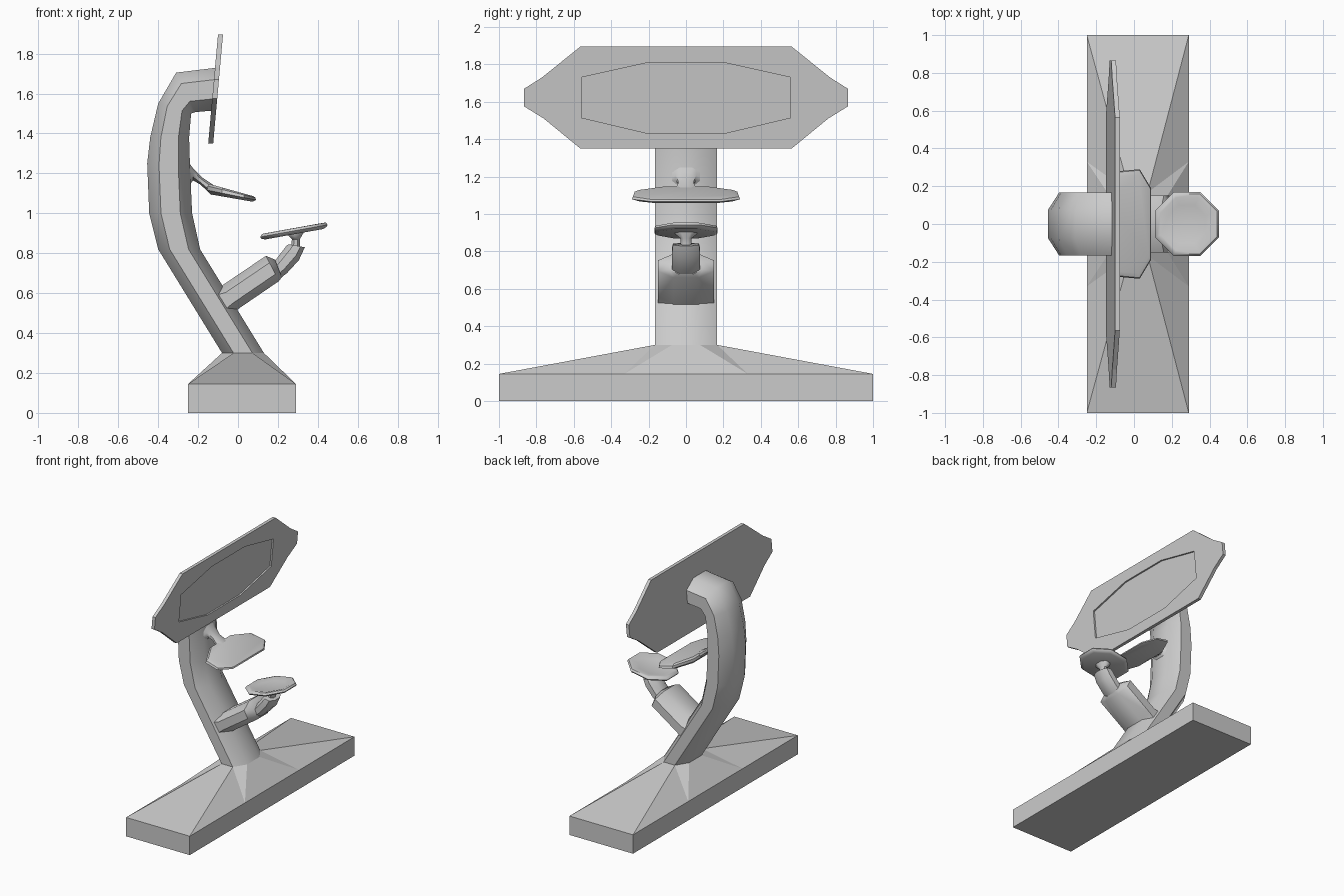
import bpy, bmesh, math

cube = bpy.data.objects.get("Cube")
if cube:
    bpy.data.objects.remove(cube)

# Single plain grey finish
grey = bpy.data.materials.new("plain_grey")
grey.use_nodes = True
colour = (0.6, 0.6, 0.6, 1)
grey.diffuse_color = colour
grey.node_tree.nodes["Principled BSDF"].inputs["Base Color"].default_value = colour


def loft(name, loops, angle=None):
    """Skin a list of equal-length point loops and cap both ends."""
    bm = bmesh.new()
    rows = [[bm.verts.new(p) for p in loop] for loop in loops]
    n = len(rows[0])
    sides = [bm.faces.new((a[i], a[(i + 1) % n], b[(i + 1) % n], b[i]))
             for a, b in zip(rows, rows[1:]) for i in range(n)]
    bm.faces.new(rows[0])
    bm.faces.new(rows[-1])
    bmesh.ops.recalc_face_normals(bm, faces=bm.faces)
    bmesh.ops.triangulate(bm, faces=sides, quad_method='SHORT_EDGE')
    mesh = bpy.data.meshes.new(name)
    bm.to_mesh(mesh)
    bm.free()
    mesh.materials.append(grey)
    obj = bpy.data.objects.new(name, mesh)
    bpy.context.collection.objects.link(obj)
    if angle:
        bpy.ops.object.select_all(action='DESELECT')
        obj.select_set(True)
        bpy.context.view_layer.objects.active = obj
        bpy.ops.object.shade_smooth_by_angle(angle=math.radians(angle))
    return obj


def octagon(k=0.42):
    """Unit octagon with two vertices on each flat side."""
    quarter = [(1, k), (k, 1)]
    half = quarter + [(-u, v) for u, v in reversed(quarter)]
    return half + [(-u, -v) for u, v in half]


def section(ax, az, bx, bz, w, k=0.45):
    """Octagonal ring spanning two side-profile points, w wide each way."""
    return [((ax + bx) / 2 + u * (bx - ax) / 2, v * w,
             (az + bz) / 2 + u * (bz - az) / 2) for u, v in octagon(k)]


# Base: rectangular slab rising to the foot of the column
foot = section(-0.08, 0.3, 0.13, 0.3, 0.167)
rim = [(0.29, 0.33), (0.29, 1), (-0.25, 1), (-0.25, 0.33)]
rim += [(x, -y) for x, y in reversed(rim)]
loft("base", [[(x, y, 0) for x, y in rim], [(x, y, 0.145) for x, y in rim], foot])

# Curved column
column = [(-0.40, 0.82, -0.19, 0.82), (-0.445, 1.0, -0.23, 1.0),
          (-0.455, 1.25, -0.24, 1.22), (-0.44, 1.38, -0.245, 1.38),
          (-0.40, 1.55, -0.235, 1.5), (-0.31, 1.705, -0.215, 1.507),
          (-0.105, 1.73, -0.125, 1.515)]
loft("column", [foot] + [section(*p, 0.167) for p in column], 50)

# Screen: sheared plate with a shallow recess
def plate_loop(points, offset):
    return [(-0.1 + offset + (z - 1.62) * 0.09, y, z) for y, z in points]


def mirrored(points):
    return points + [(-y, z) for y, z in reversed(points)]


edge = mirrored([(0.565, 1.895), (0.77, 1.73), (0.865, 1.67),
                 (0.865, 1.575), (0.76, 1.51), (0.565, 1.35)])
panel = mirrored([(0.2, 1.81), (0.56, 1.73), (0.56, 1.515), (0.2, 1.43)])
screen = loft("screen", [plate_loop(edge, -0.025), plate_loop(edge, 0)])
cutter = loft("recess_cutter", [plate_loop(panel, -0.012), plate_loop(panel, 0.05)])
cutter.hide_render = True
cutter.hide_viewport = True
recess = screen.modifiers.new("recess", 'BOOLEAN')
recess.operation = 'DIFFERENCE'
recess.solver = 'EXACT'
recess.object = cutter

# Tray and the bracket carrying it
outline = [(0.09, 0.19), (0.03, 0.29), (-0.08, 0.28), (-0.155, 0.13)]
outline += [(x, -y) for x, y in reversed(outline)]


def tray_loop(scale, height, slope):
    return [(-0.035 + (x + 0.035) * scale, y * scale,
             height - (x + 0.035) * slope) for x, y in outline]


loft("tray", [tray_loop(0.86, 1.077, 0.15), tray_loop(1, 1.092, 0.2),
              tray_loop(0.98, 1.108, 0.24), tray_loop(0.9, 1.117, 0.25)], 35)
loft("tray_bracket", [section(-0.27, 1.29, -0.26, 1.12, 0.11),
                      section(-0.225, 1.225, -0.225, 1.165, 0.055),
                      section(-0.18, 1.18, -0.19, 1.145, 0.04),
                      section(-0.12, 1.14, -0.13, 1.09, 0.06)], 50)

# Seat arm: thick lower sleeve and thinner upper part
loft("seat_arm", [section(-0.19, 0.63, -0.06, 0.44, 0.15),
                  section(-0.085, 0.635, 0.0, 0.52, 0.15),
                  section(0.14, 0.787, 0.205, 0.66, 0.15),
                  section(0.185, 0.768, 0.22, 0.68, 0.09)], 40)
loft("seat_elbow", [section(0.16, 0.735, 0.2, 0.665, 0.075),
                    section(0.195, 0.775, 0.245, 0.70, 0.075),
                    section(0.245, 0.84, 0.305, 0.765, 0.075),
                    section(0.255, 0.845, 0.335, 0.83, 0.07)], 40)

# Seat: dished octagonal disc on a short stem
def seat_loop(radius, height):
    return [(0.28 + u * radius, v * radius, height + u * radius * 0.18)
            for u, v in octagon()]


loft("seat", [seat_loop(r, z) for r, z in
              [(0.145, 0.895), (0.163, 0.902), (0.169, 0.912),
               (0.160, 0.925), (0.140, 0.926), (0.100, 0.914)]], 50)
loft("seat_stem", [section(0.265, 0.82, 0.31, 0.82, 0.03),
                   section(0.27, 0.87, 0.31, 0.87, 0.03),
                   section(0.25, 0.89, 0.33, 0.905, 0.06),
                   section(0.25, 0.905, 0.33, 0.915, 0.06)], 50)
